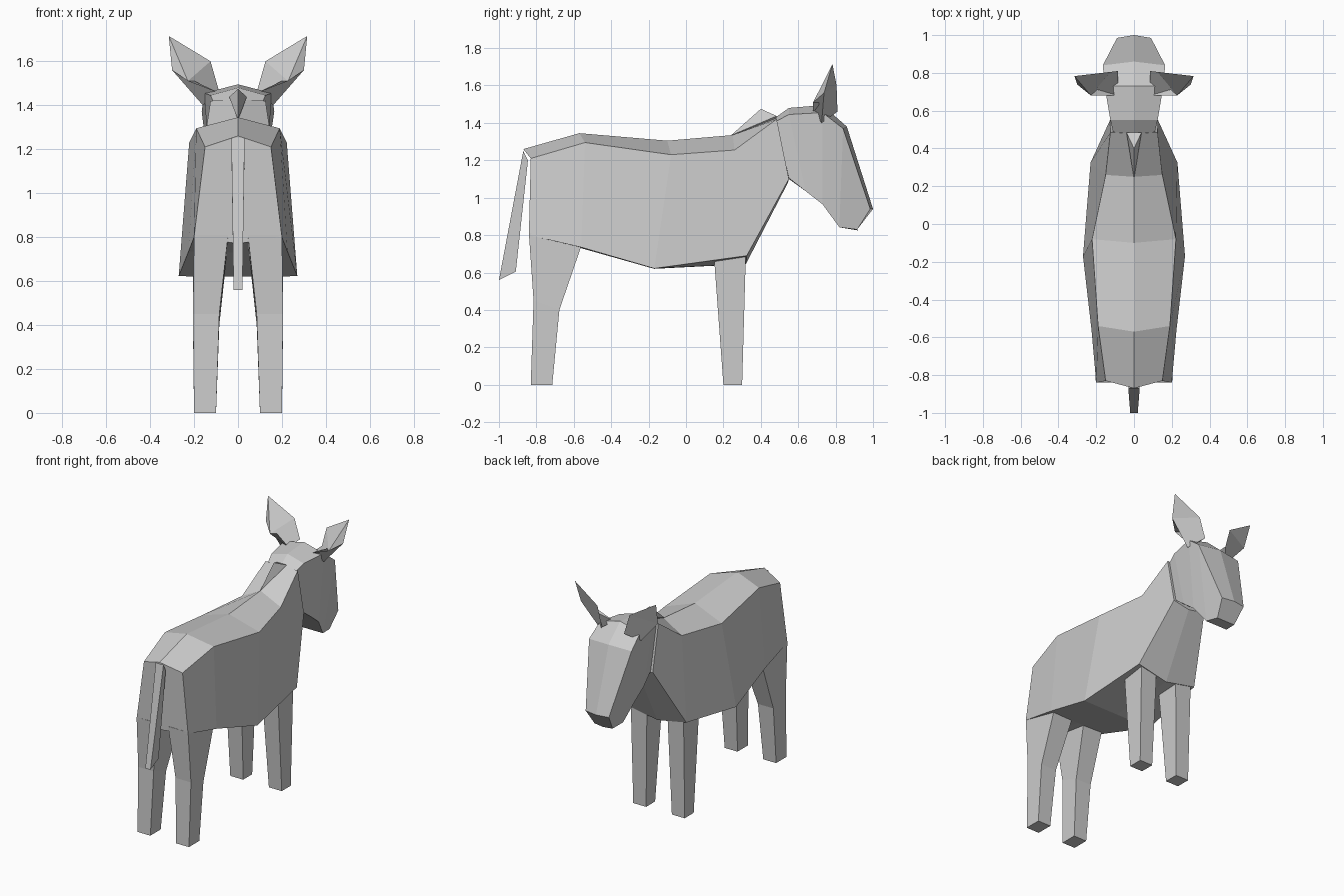
import bpy, bmesh

if "Cube" in bpy.data.objects:
    bpy.data.objects.remove(bpy.data.objects["Cube"])


def finish(name, bm):
    bmesh.ops.recalc_face_normals(bm, faces=bm.faces[:])
    me = bpy.data.meshes.new(name)
    bm.to_mesh(me)
    bm.free()
    ob = bpy.data.objects.new(name, me)
    bpy.context.collection.objects.link(ob)
    return ob


def loft(name, rings):
    """Skin a list of equal rings and cap both ends."""
    bm = bmesh.new()
    vs = [[bm.verts.new(p) for p in r] for r in rings]
    n = len(vs[0])
    for a, b in zip(vs, vs[1:]):
        for i in range(n):
            j = (i + 1) % n
            bm.faces.new((a[i], a[j], b[j], b[i]))
    bm.faces.new(vs[0])
    bm.faces.new(vs[-1][::-1])
    return finish(name, bm)


def section(top, side, low, keel):
    """Symmetric six-point section: top (y,z), side (x,y,z), low (x,y,z), keel (y,z)."""
    flip = lambda p: (-p[0], p[1], p[2])
    return [(0, *top), side, low, (0, *keel), flip(low), flip(side)]


def hull(name, pts):
    bm = bmesh.new()
    for p in pts:
        bm.verts.new(p)
    bmesh.ops.convex_hull(bm, input=bm.verts[:])
    return finish(name, bm)


# Barrel and neck
loft("body", [section(*s) for s in (
    ((-.87, 1.26), (.15, -.83, 1.21), (.20, -.84, .80), (-.835, .77)),
    ((-.57, 1.345), (.19, -.54, 1.295), (.225, -.56, .735), (-.56, .73)),
    ((-.10, 1.305), (.222, -.08, 1.23), (.27, -.17, .622), (-.17, .62)),
    ((.25, 1.335), (.15, .26, 1.255), (.23, .325, .69), (.32, .645)),
    ((.48, 1.425), (.125, .485, 1.42), (.127, .55, 1.10), (.545, 1.08)))])

# Head
loft("head", [section(*s) for s in (
    ((.48, 1.43), (.11, .485, 1.41), (.11, .55, 1.105), (.55, 1.10)),
    ((.55, 1.48), (.125, .55, 1.445), (.12, .64, 1.035), (.64, 1.035)),
    ((.73, 1.495), (.155, .73, 1.455), (.115, .73, .965), (.73, .965)),
    ((.86, 1.38), (.165, .84, 1.37), (.085, .82, .842), (.82, .842)),
    ((1.0, .94), (.09, .985, .94), (.07, .915, .83), (.92, .825)))])

# Mane tuft
hull("mane", [(0, .24, 1.333), (0, .40, 1.475), (.04, .485, 1.437),
              (-.04, .485, 1.437), (0, .47, 1.39)])

# Tail
loft("tail", [[(-w, y0, z0), (w, y0, z0), (w, y1, z1), (-w, y1, z1)]
              for w, y0, z0, y1, z1 in ((.03, -.87, 1.25, -.845, 1.2),
                                        (.02, -1.0, .56, -.91, .605))])


def leg(name, s, levels):
    # each level: inner x, outer x, back (y, z), front (y, z)
    loft(name, [[(s * xi, *b), (s * xo, *b), (s * xo, *f), (s * xi, *f)]
                for xi, xo, b, f in levels])


for side, s in (("left", -1), ("right", 1)):
    # Legs
    leg("rear_leg_" + side, s, (
        (.10, .20, (-.83, 0), (-.715, 0)),
        (.085, .205, (-.815, .45), (-.677, .40)),
        (.045, .20, (-.84, .81), (-.55, .77))))
    leg("front_leg_" + side, s, (
        (.10, .20, (.20, 0), (.30, 0)),
        (.08, .205, (.15, .68), (.32, .70))))
    # Ears: three-sided cup widening then ending in a point
    bm = bmesh.new()
    base = [(.085, .68, 1.455), (.16, .725, 1.40), (.085, .81, 1.46)]
    mid = [(.228, .68, 1.51), (.30, .738, 1.56), (.125, .805, 1.60)]
    b, m = ([bm.verts.new((s * x, y, z)) for x, y, z in r] for r in (base, mid))
    tip = bm.verts.new((s * .315, .783, 1.715))
    for i in range(3):
        j = (i + 1) % 3
        bm.faces.new((b[i], b[j], m[j], m[i]))
        bm.faces.new((m[i], m[j], tip))
    bm.faces.new(b)
    finish("ear_" + side, bm)
